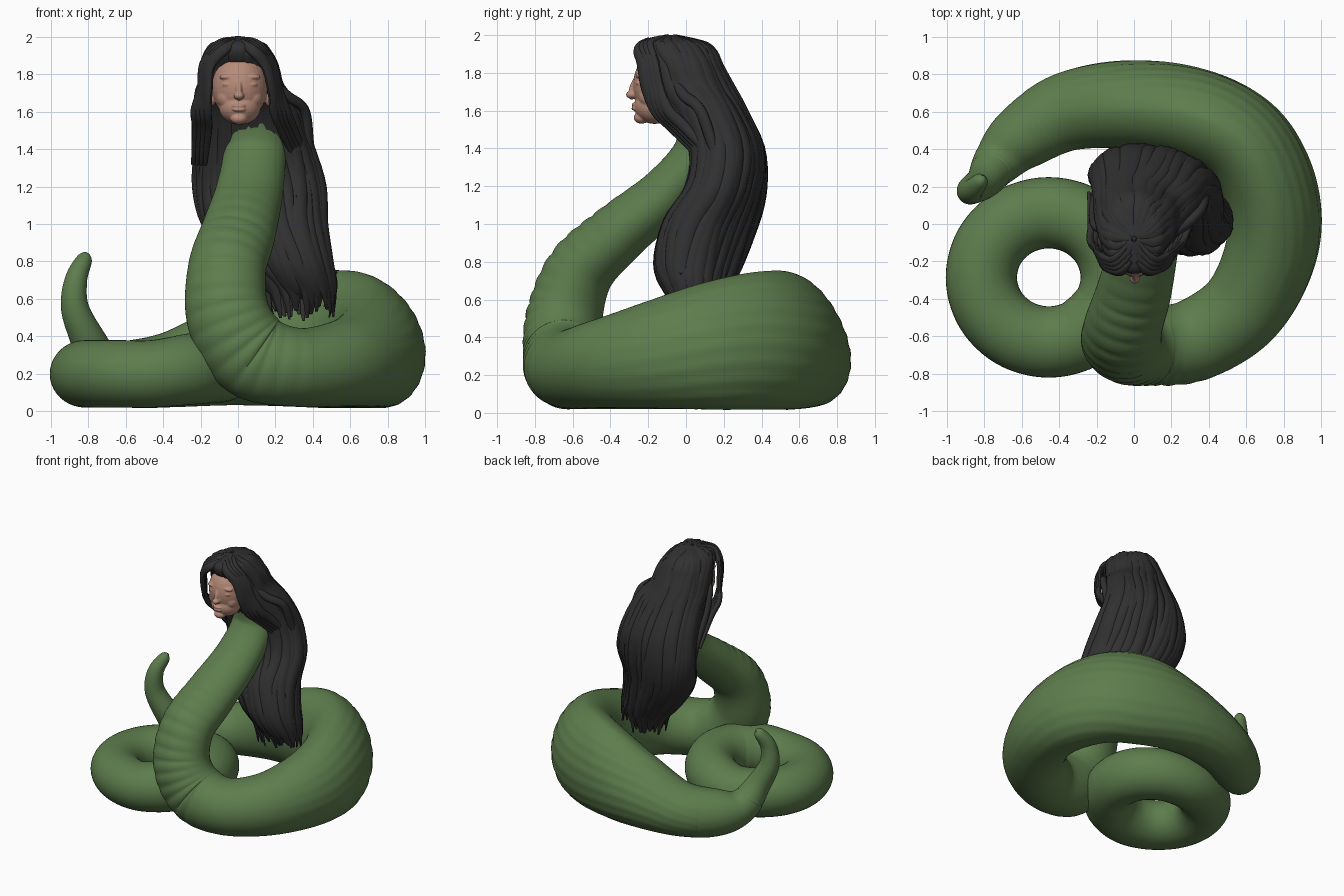
import bpy, bmesh, math, random
from mathutils import Vector, Matrix

if "Cube" in bpy.data.objects:
    bpy.data.objects.remove(bpy.data.objects["Cube"])

random.seed(4)
TAU = 2 * math.pi


def material(name, rgb):
    m = bpy.data.materials.new(name)
    m.diffuse_color = (*rgb, 1)
    m.use_nodes = True
    m.node_tree.nodes["Principled BSDF"].inputs["Base Color"].default_value = m.diffuse_color
    return m


GREEN = material("scale green", (0.110, 0.203, 0.074))
BLACK = material("hair black", (0.03, 0.03, 0.031))
SKIN = material("skin", (0.48, 0.26, 0.19))


def finish(bm, name, mat, angle=50):
    bmesh.ops.recalc_face_normals(bm, faces=bm.faces)
    me = bpy.data.meshes.new(name)
    bm.to_mesh(me)
    bm.free()
    ob = bpy.data.objects.new(name, me)
    bpy.context.collection.objects.link(ob)
    me.materials.append(mat)
    bpy.ops.object.select_all(action='DESELECT')
    ob.select_set(True)
    bpy.context.view_layer.objects.active = ob
    bpy.ops.object.shade_smooth_by_angle(angle=math.radians(angle))
    return ob


def spline(pts, steps):
    """Catmull-Rom through tuples of any length, yields (position in list, values)."""
    out = []
    for i in range(len(pts) - 1):
        p0, p1, p2, p3 = pts[max(i - 1, 0)], pts[i], pts[i + 1], pts[min(i + 2, len(pts) - 1)]
        for s in range(steps + (i == len(pts) - 2)):
            t = s / steps
            out.append((i + t, [0.5 * (2 * b + (c - a) * t + (2 * a - 5 * b + 4 * c - d) * t * t
                                       + (3 * b - a - 3 * c + d) * t ** 3)
                                for a, b, c, d in zip(p0, p1, p2, p3)]))
    return out


def bridge(bm, rings):
    n = len(rings[0])
    for r, q in zip(rings, rings[1:]):
        for k in range(n):
            bm.faces.new((r[k], r[(k + 1) % n], q[(k + 1) % n], q[k]))
    bm.faces.new(rings[0])
    bm.faces.new(rings[-1])


def sweep(bm, pts, n, steps, inward, ripple=lambda u, a: 1.0):
    """Elliptical tube; points hold x, y, z, half size inward, half size across."""
    path = spline(pts, steps)
    pos = [Vector(v[:3]) for _, v in path]
    rings = []
    for i, (u, v) in enumerate(path):
        t = (pos[min(i + 1, len(pos) - 1)] - pos[max(i - 1, 0)]).normalized()
        h = inward(pos[i])
        a = (h - t * h.dot(t)).normalized()
        b = t.cross(a)
        ring = []
        for k in range(n):
            w = TAU * k / n
            f = ripple(u, w)
            ring.append(bm.verts.new(pos[i] + a * (math.cos(w) * v[3] * f) + b * (math.sin(w) * v[4] * f)))
        rings.append(ring)
    bridge(bm, rings)


# Main body: neck, front bend, big coil, tail
body = [(.08, .03, 1.64, .10, .155), (.09, .06, 1.4, .12, .165), (.06, -.10, 1.17, .14, .18),
        (0, -.36, .95, .16, .20), (-.06, -.56, .75, .18, .21), (-.05, -.645, .5, .20, .225),
        (.08, -.65, .30, .21, .235), (.32, -.62, .235, .22, .21), (.58, -.45, .26, .23, .235),
        (.73, -.15, .31, .245, .29), (.735, .15, .355, .25, .34), (.6, .42, .385, .25, .365),
        (.35, .57, .375, .25, .355), (0, .635, .31, .235, .285), (-.35, .60, .225, .21, .205),
        (-.6, .46, .20, .175, .175), (-.73, .33, .24, .13, .13), (-.80, .23, .38, .095, .095),
        (-.87, .18, .55, .075, .075), (-.865, .18, .70, .06, .06), (-.82, .23, .81, .042, .042),
        (-.805, .25, .84, .012, .012)]


def body_inward(p):
    if p.x < -.5:
        return Vector((.3, -.8, .1)) if p.z < .3 else Vector((.8, -.5, .3))
    return Vector((.15 - p.x, .15 + max(0, p.z - .5) * 1.2 - p.y, 0))


def body_ripple(u, w):
    f = 1.0
    if 2.2 < u < 7.2:      # belly plates on the outer side of the neck
        fade = min(1, (u - 2.2), (7.2 - u))
        f += .06 * fade * max(0, -math.cos(w)) ** 2 * (abs(math.sin(u * 11)) ** .6 - .7)
    if 8 < u < 15:         # long skin folds and heavier underside on the big coil
        fade = min(1, (u - 8) / 2, (15 - u) / 2)
        out = max(0, -math.cos(w))
        f += .012 * fade * out * math.sin(22 * w + 1.5 * math.sin(u * 2))
        f -= fade * out * math.sin(w) * (.13 if math.sin(w) > 0 else .11)
    return f


bm = bmesh.new()
sweep(bm, body, 80, 20, body_inward, body_ripple)
finish(bm, "serpent_body", GREEN)

# Small side coil: one full turn, a little higher where it tucks beside the neck
coil = []
for k in range(14):
    w = math.radians(-60 + 30 * k)
    lift = .045 * max(0, math.cos(w))
    coil.append((-.455 + .36 * math.cos(w), -.285 + .345 * math.sin(w), .2 + lift, .19, .18 + lift * .4))
bm = bmesh.new()
sweep(bm, coil, 40, 10, lambda p: Vector((-.455 - p.x, -.285 - p.y, 0)))
finish(bm, "side_coil", GREEN)


# Face: rounded forms fused into one smooth surface
def ball(bm, loc, size, tilt=0):
    m = Matrix.Translation(loc) @ Matrix.Rotation(tilt, 4, 'X') @ Matrix.Diagonal((*size, 1))
    bmesh.ops.create_uvsphere(bm, u_segments=32, v_segments=20, radius=1, matrix=m)


bm = bmesh.new()
ball(bm, (.01, -.125, 1.735), (.148, .155, .185))
ball(bm, (.01, -.165, 1.625), (.112, .11, .095))        # jaw
ball(bm, (.005, -.235, 1.563), (.045, .042, .032))      # chin
ball(bm, (.005, -.252, 1.622), (.045, .03, .032))       # mouth mound
ball(bm, (.005, -.272, 1.72), (.018, .028, .065), -.3)  # nose bridge
ball(bm, (.005, -.286, 1.685), (.028, .032, .022))      # nose tip
for z, h in ((1.632, .009), (1.611, .011)):
    ball(bm, (.005, -.274, z), (.036, .015, h))         # lips
for s in (-1, 1):
    ball(bm, (.01 + s * .062, -.237, 1.785), (.048, .03, .017))  # brow
    ball(bm, (.01 + s * .06, -.24, 1.745), (.036, .028, .014))   # closed lid
    ball(bm, (.01 + s * .068, -.19, 1.675), (.055, .06, .06))    # cheek
    ball(bm, (.01 + s * .15, -.10, 1.68), (.02, .035, .05))      # ear
face = finish(bm, "face", SKIN)
fuse = face.modifiers.new("fuse", 'REMESH')
fuse.mode, fuse.voxel_size, fuse.use_smooth_shade = 'VOXEL', .005, True
soft = face.modifiers.new("soften", 'SMOOTH')
soft.factor, soft.iterations = .5, 5

# Hair levels: centre x, y, z, half width, half depth, skew of the outline
levels = [(0, -.08, 1.99, .012, .015, 0), (0, -.08, 1.982, .06, .075, 0), (0, -.075, 1.95, .125, .16, 0),
          (0, -.045, 1.905, .165, .195, 0), (.01, 0, 1.83, .19, .18, 0), (.02, .04, 1.72, .21, .20, 0),
          (.06, .12, 1.6, .255, .185, 0), (.09, .205, 1.4, .30, .19, .05), (.115, .21, 1.2, .335, .185, .15),
          (.145, .13, 1.0, .315, .215, .25), (.235, .07, .8, .255, .205, .25), (.31, .06, .66, .205, .16, .2),
          (.33, .07, .52, .16, .11, .1)]


def around(v, w, f=1.0):
    return (v[0] + v[3] * f * math.cos(w), v[1] + v[4] * f * math.sin(w) - v[5] * v[3] * f * math.cos(w), v[2])


flow = [v for _, v in spline(levels, 5)]
bm = bmesh.new()
bridge(bm, [[bm.verts.new(around(v, TAU * k / 48)) for k in range(48)] for v in flow[:-4]])
finish(bm, "hair_mass", BLACK)

# Strands lying over the hair mass, ending in loose tips
bm = bmesh.new()
COUNT = 42
for j in range(COUNT):
    w0 = TAU * (j + random.uniform(-.3, .3)) / COUNT
    wave, phase = random.uniform(.03, .1), random.uniform(0, TAU)
    size = random.uniform(.022, .036)
    last = len(levels) - random.choice((0, 0, 0, 1))
    pts = []
    for i, v in enumerate(levels[:last]):
        w = w0 + (wave * math.sin(i * .9 + phase) if i > 2 else 0)
        r = size * (.4 if i < 2 else .8 if i < 4 else 1)
        r *= .75 if i == last - 2 else .2 if i == last - 1 else 1
        end = i == last - 1
        x, y, z = around(v, w, random.uniform(.9, 1.2) if end else 1.0)
        pts.append((x, y, z + (random.uniform(-.04, .09) if end else 0), r * .75, r * 1.5))
    side = Vector((-math.cos(w0), -math.sin(w0), -.05))
    sweep(bm, pts, 8, 4, lambda p, side=side: side)
finish(bm, "hair_strands", BLACK)

# Locks parted at the brow and swept round the face
bm = bmesh.new()
for s in (-1, 1):
    for k in range(4):
        o = k * .022
        pts = [(s * .01, -.2 + k * .04, 1.972 + k * .003, .012, .02),
               (s * (.075 + o * .4), -.256 + o, 1.93 + o * .4, .02, .03),
               (s * (.148 + o * .5), -.235 + o, 1.85, .02, .034),
               (.01 + s * (.172 + o * .5), -.21 + o, 1.72, .02, .034),
               (.015 + s * (.18 + o), -.16 + o, 1.6, .02, .032),
               (.035 + s * (.195 + o), -.07 + o, 1.51, .02, .03),
               (.07 + s * (.245 + o), .10 + o, 1.32, .01, .012)]
        sweep(bm, pts, 10, 6, lambda p, s=s: Vector((-p.x - s * .02, .12 - p.y * .3, 0)))
# Loose lock on each side
sweep(bm, [(-.17, -.03, 1.77, .02, .02), (-.21, -.01, 1.71, .02, .025), (-.22, .05, 1.55, .022, .03),
           (-.21, .15, 1.35, .02, .025), (-.21, .2, 1.15, .006, .006)], 10, 6, lambda p: Vector((1, .2, 0)))
sweep(bm, [(.18, -.06, 1.76, .02, .02), (.27, -.01, 1.68, .025, .03), (.355, .07, 1.61, .025, .03),
           (.38, .13, 1.45, .022, .03), (.41, .18, 1.25, .006, .006)], 10, 6, lambda p: Vector((-.6, .5, -.5)))
finish(bm, "face_locks", BLACK)
